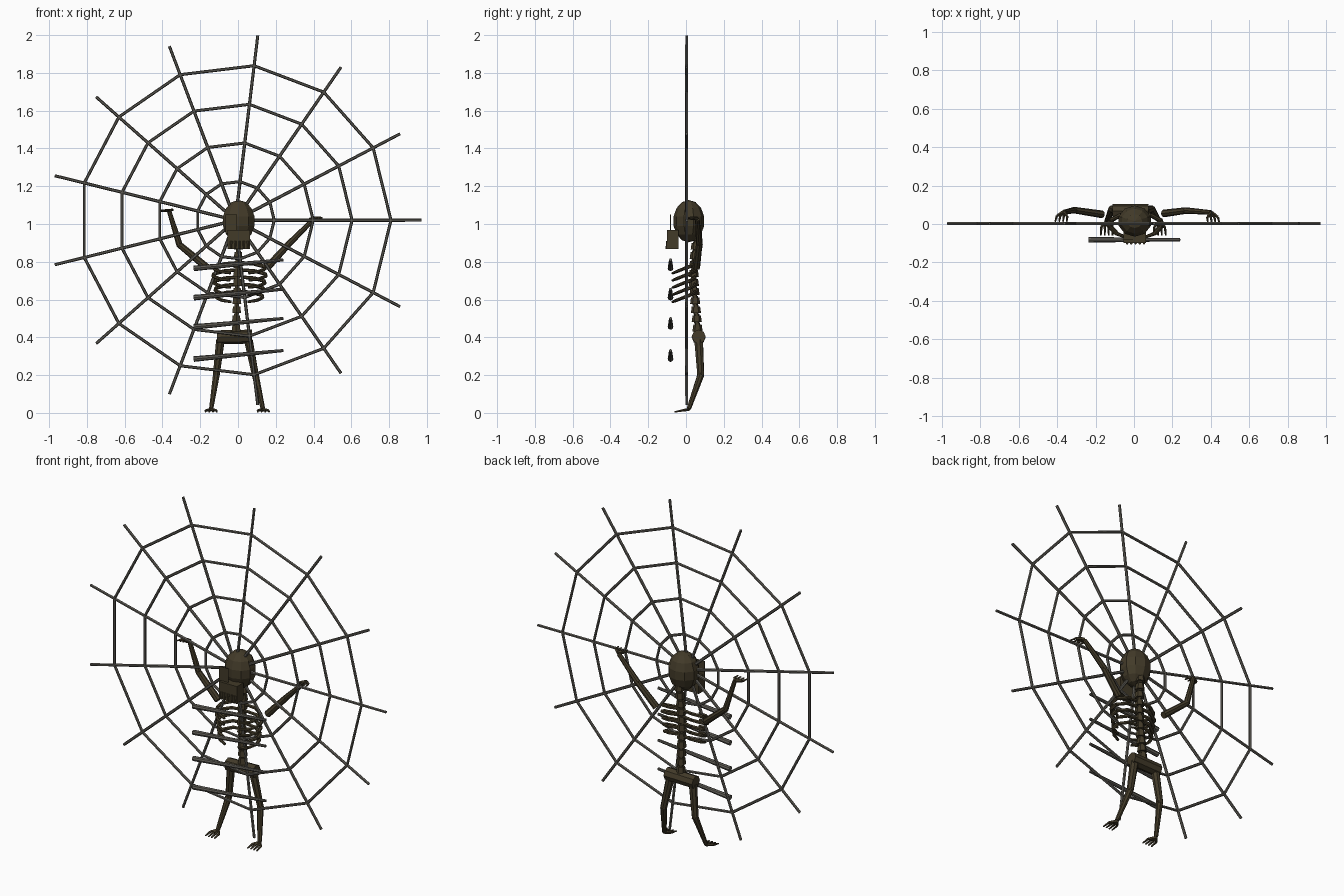
import bpy, bmesh, math
from mathutils import Vector, Matrix

cube = bpy.data.objects.get("Cube")
if cube:
    bpy.data.objects.remove(cube)


def material(name, rgb):
    m = bpy.data.materials.new(name)
    m.use_nodes = True
    m.diffuse_color = (*rgb, 1)
    m.node_tree.nodes["Principled BSDF"].inputs["Base Color"].default_value = (*rgb, 1)
    return m


BONE = material("dark bone", (0.055, 0.043, 0.022))
WEB = material("grey thread", (0.115, 0.108, 0.092))


def finish(bm, name, mat):
    me = bpy.data.meshes.new(name)
    bm.to_mesh(me)
    bm.free()
    me.materials.append(mat)
    ob = bpy.data.objects.new(name, me)
    bpy.context.collection.objects.link(ob)
    return ob


def rod(bm, a, b, r1, r2, sides=6):
    """Tapered rod from a to b."""
    a, b = Vector(a), Vector(b)
    d = b - a
    m = Matrix.Translation((a + b) / 2) @ d.to_track_quat('Z', 'Y').to_matrix().to_4x4()
    bmesh.ops.create_cone(bm, cap_ends=True, segments=sides, radius1=r1,
                          radius2=r2, depth=d.length, matrix=m)


def chain(bm, pts, radii, sides=6):
    for i in range(len(pts) - 1):
        rod(bm, pts[i], pts[i + 1], radii[i], radii[i + 1], sides)


def box(bm, centre, size, tilt=0):
    m = Matrix.Translation(centre) @ Matrix.Rotation(tilt, 4, 'Y') @ Matrix.Diagonal((*size, 1))
    bmesh.ops.create_cube(bm, size=1, matrix=m)


# Web: spokes and rings of straight threads
SPOKES = 13


def web_point(k, r):
    a = math.tau * k / SPOKES
    return Vector((-0.014 + r * math.cos(a), 0.003, 1.02 + r * math.sin(a)))


bm = bmesh.new()
for k in range(SPOKES):
    rod(bm, web_point(k, 0), web_point(k, 0.985), 0.009, 0.008)
finish(bm, "web_spokes", WEB)
for n in range(1, 5):
    bm = bmesh.new()
    for k in range(SPOKES):
        rod(bm, web_point(k, n * 0.206), web_point(k + 1, n * 0.206), 0.008, 0.008)
    finish(bm, f"web_ring_{n}", WEB)

# Slanted bars across the front
for n, z in enumerate((0.765, 0.61, 0.455, 0.285)):
    bm = bmesh.new()
    rod(bm, (-0.235, -0.082, z), (0.24, -0.082, z + 0.045), 0.015, 0.008, 8)
    finish(bm, f"front_bar_{n + 1}", WEB)

# Skull, face plate, jaw and teeth
bm = bmesh.new()
bmesh.ops.create_uvsphere(bm, u_segments=10, v_segments=7, radius=1,
                          matrix=Matrix.Translation((0.004, 0.015, 1.015))
                          @ Matrix.Diagonal((0.09, 0.083, 0.112, 1)))
finish(bm, "skull", BONE)
bm = bmesh.new()
box(bm, (-0.035, -0.082, 1.0), (0.06, 0.004, 0.1))
finish(bm, "face_plate", BONE)
bm = bmesh.new()
box(bm, (0.004, -0.07, 0.918), (0.118, 0.06, 0.1))
finish(bm, "jaw", BONE)
bm = bmesh.new()
for i in range(5):
    rod(bm, (-0.036 + i * 0.022, -0.099, 0.91), (-0.036 + i * 0.022, -0.104, 0.868), 0.007, 0.004, 5)
finish(bm, "teeth", BONE)

# Spine of stacked vertebrae
bm = bmesh.new()
spine = [(0.44, 0.062), (0.6, 0.048), (0.72, 0.04), (0.82, 0.045), (0.96, 0.06)]
COUNT = 11
for i in range(COUNT):
    z = 0.45 + i * 0.048
    for (z0, y0), (z1, y1) in zip(spine, spine[1:]):
        if z0 <= z <= z1:
            y = y0 + (y1 - y0) * (z - z0) / (z1 - z0)
    x = -0.01 + 0.015 * i / COUNT
    rod(bm, (x, y, z - 0.018), (x, y, z + 0.018), 0.027, 0.022)
    rod(bm, (x, y, z - 0.026), (x, y, z + 0.026), 0.014, 0.014)
finish(bm, "spine", BONE)

# Ribs curving down and forward
for side, label in ((1, "left"), (-1, "right")):
    bm = bmesh.new()
    for i in range(5):
        z, w = 0.795 - i * 0.038, 1 - 0.04 * abs(i - 1)
        path = [(0.01, 0.045, z), (0.08, 0.048, z - 0.006), (0.135, 0.02, z - 0.02),
                (0.14, -0.015, z - 0.033), (0.105, -0.05, z - 0.047), (0.05, -0.07, z - 0.055)]
        chain(bm, [(0.008 + side * x * w, y, h) for x, y, h in path],
              [0.009, 0.01, 0.01, 0.009, 0.009, 0.007])
    finish(bm, f"{label}_ribs", BONE)

# Pelvis
bm = bmesh.new()
rod(bm, (-0.112, 0.067, 0.4), (0.075, 0.067, 0.404), 0.037, 0.037, 8)
finish(bm, "pelvis", BONE)


def limb(name, pts, radii):
    bm = bmesh.new()
    chain(bm, pts, radii, 8)
    for p, r in zip(pts[1:-1], radii[1:-1]):
        bmesh.ops.create_icosphere(bm, subdivisions=1, radius=r * 1.1, matrix=Matrix.Translation(p))
    finish(bm, name, BONE)


def digits(name, root, spread, reach, count=4):
    """Fan of thin fingers or toes from a root point."""
    bm = bmesh.new()
    root, spread, reach = Vector(root), Vector(spread), Vector(reach)
    for i in range(count):
        t = i / (count - 1) - 0.5
        knuckle = root + spread * t + reach * 0.4
        rod(bm, root, knuckle, 0.009, 0.007, 5)
        rod(bm, knuckle, root + spread * t * 1.1 + reach, 0.007, 0.004, 5)
    finish(bm, name, BONE)


# Arms and hands
limb("right_arm", [(-0.165, 0.05, 0.77), (-0.31, 0.072, 0.89), (-0.365, 0.062, 1.07)], [0.02, 0.017, 0.012])
limb("left_arm", [(0.155, 0.055, 0.77), (0.27, 0.07, 0.895), (0.4, 0.06, 1.025)], [0.02, 0.017, 0.012])
digits("right_hand", (-0.37, 0.062, 1.07), (0.055, 0, 0.005), (-0.01, -0.05, 0.005))
digits("left_hand", (0.405, 0.06, 1.03), (0.055, 0, 0.005), (0.01, -0.06, 0.0))

# Legs and feet
limb("right_leg", [(-0.093, 0.067, 0.385), (-0.115, 0.078, 0.2), (-0.142, 0.015, 0.022)], [0.024, 0.019, 0.012])
limb("left_leg", [(0.055, 0.067, 0.385), (0.092, 0.078, 0.2), (0.132, 0.015, 0.022)], [0.024, 0.019, 0.012])
digits("right_foot", (-0.142, 0.015, 0.018), (0.055, 0, 0), (0, -0.075, -0.013))
digits("left_foot", (0.132, 0.015, 0.018), (0.055, 0, 0), (0.003, -0.075, -0.013))
